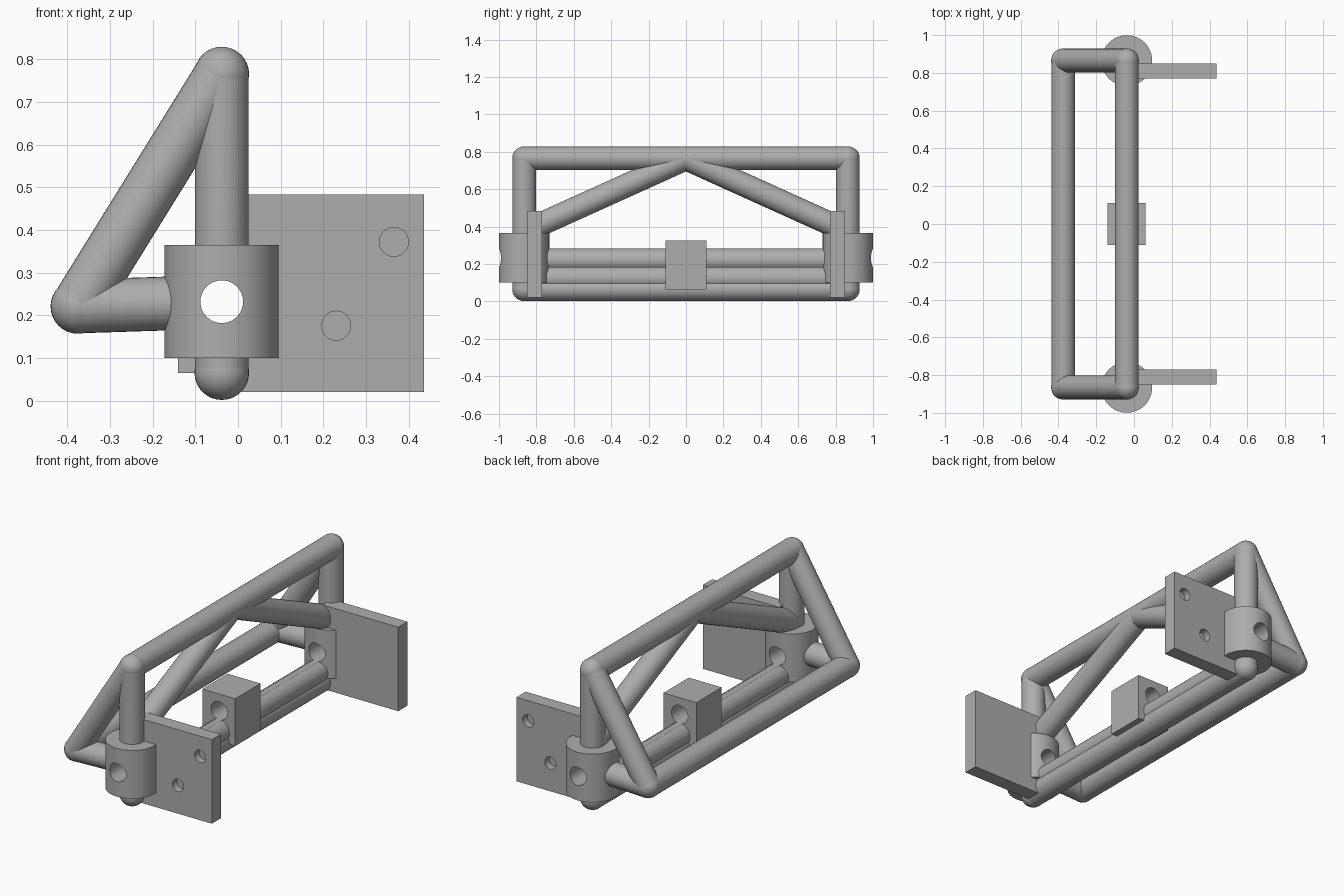
import bpy
import math
from mathutils import Vector

cube = bpy.data.objects.get("Cube")
if cube:
    bpy.data.objects.remove(cube, do_unlink=True)

# One plain grey for the whole frame
grey = bpy.data.materials.new("plain_grey")
grey.use_nodes = True
colour = (0.42, 0.42, 0.42, 1)
grey.diffuse_color = colour
grey.node_tree.nodes["Principled BSDF"].inputs["Base Color"].default_value = colour

R = 0.063            # tube radius
PX, PY = -0.038, 0.865   # post position
TOP, LOW = 0.765, 0.066  # rail heights
REAR = (-0.375, 0.221)   # rear rail x, z
BORE_Z = 0.232


def finish(name, smooth=True):
    ob = bpy.context.object
    ob.name = name
    ob.data.materials.append(grey)
    if smooth:
        bpy.ops.object.shade_smooth_by_angle(angle=math.radians(35))
    return ob


def tube(name, a, b, r=R, sides=32):
    a, b = Vector(a), Vector(b)
    d = b - a
    bpy.ops.mesh.primitive_cylinder_add(
        vertices=sides, radius=r, depth=d.length, location=(a + b) / 2,
        rotation=d.to_track_quat('Z', 'Y').to_euler())
    return finish(name)


def ball(name, loc):
    bpy.ops.mesh.primitive_uv_sphere_add(
        segments=32, ring_count=16, radius=R + 0.001, location=loc)
    return finish(name)


def box(name, lo, hi):
    lo, hi = Vector(lo), Vector(hi)
    bpy.ops.mesh.primitive_cube_add(size=1, location=(lo + hi) / 2)
    bpy.context.object.scale = hi - lo
    bpy.ops.object.transform_apply(location=False, rotation=False, scale=True)
    return finish(name, False)


def cut(ob, *cutters):
    bpy.ops.object.select_all(action='DESELECT')
    ob.select_set(True)
    bpy.context.view_layer.objects.active = ob
    for c in cutters:
        m = ob.modifiers.new("bore", 'BOOLEAN')
        m.operation = 'DIFFERENCE'
        m.solver = 'EXACT'
        m.object = c
        bpy.ops.object.modifier_apply(modifier=m.name)
    bpy.ops.object.shade_smooth_by_angle(angle=math.radians(35))


# Long bore shared by the sleeves and the centre block
bore = tube("bore_cutter", (PX, -1.2, BORE_Z), (PX, 1.2, BORE_Z), 0.05, 48)
bore.hide_render = True
cutters = [bore]

# Rails running front to back
for name, x, z in (("top_rail", PX, TOP), ("bottom_rail", PX, LOW),
                   ("rear_rail", *REAR)):
    tube(name, (x, -PY, z), (x, PY, z))
cut(tube("inner_rail", (PX, -PY, 0.124), (PX, PY, 0.124)), bore)

# Centre block
cut(box("centre_block", (-0.14, -0.11, 0.065), (0.06, 0.11, 0.325)), bore)

# Matching ends
for side, s in (("front", -1), ("back", 1)):
    y = s * PY
    rear = (REAR[0], y, REAR[1])
    cut(tube(side + "_post", (PX, y, LOW), (PX, y, TOP)), bore)
    cut(tube(side + "_lower_bar", rear, (PX, y, BORE_Z)), bore)
    tube(side + "_slanted_bar", rear, (PX, y, TOP))
    tube(side + "_brace", (PX, 0, 0.764), (PX, y, 0.373))
    for name, loc in (("top", (PX, y, TOP)), ("bottom", (PX, y, LOW)),
                      ("rear", rear)):
        ball(f"{side}_{name}_joint", loc)
    cut(tube(side + "_sleeve", (PX, y, 0.1), (PX, y, 0.365), 0.134, 64), bore)

    # Mounting plate with blind holes on its outer face
    plate = box(side + "_plate", (-0.025, s * 0.81 - 0.04, 0.021),
                (0.436, s * 0.81 + 0.04, 0.483))
    holes = [tube("hole_cutter", (x, s * 0.81, z), (x, s * 0.9, z), 0.034)
             for x, z in ((0.365, 0.372), (0.23, 0.176))]
    cut(plate, bore, *holes)
    cutters += holes

for c in cutters:
    bpy.data.objects.remove(c, do_unlink=True)
